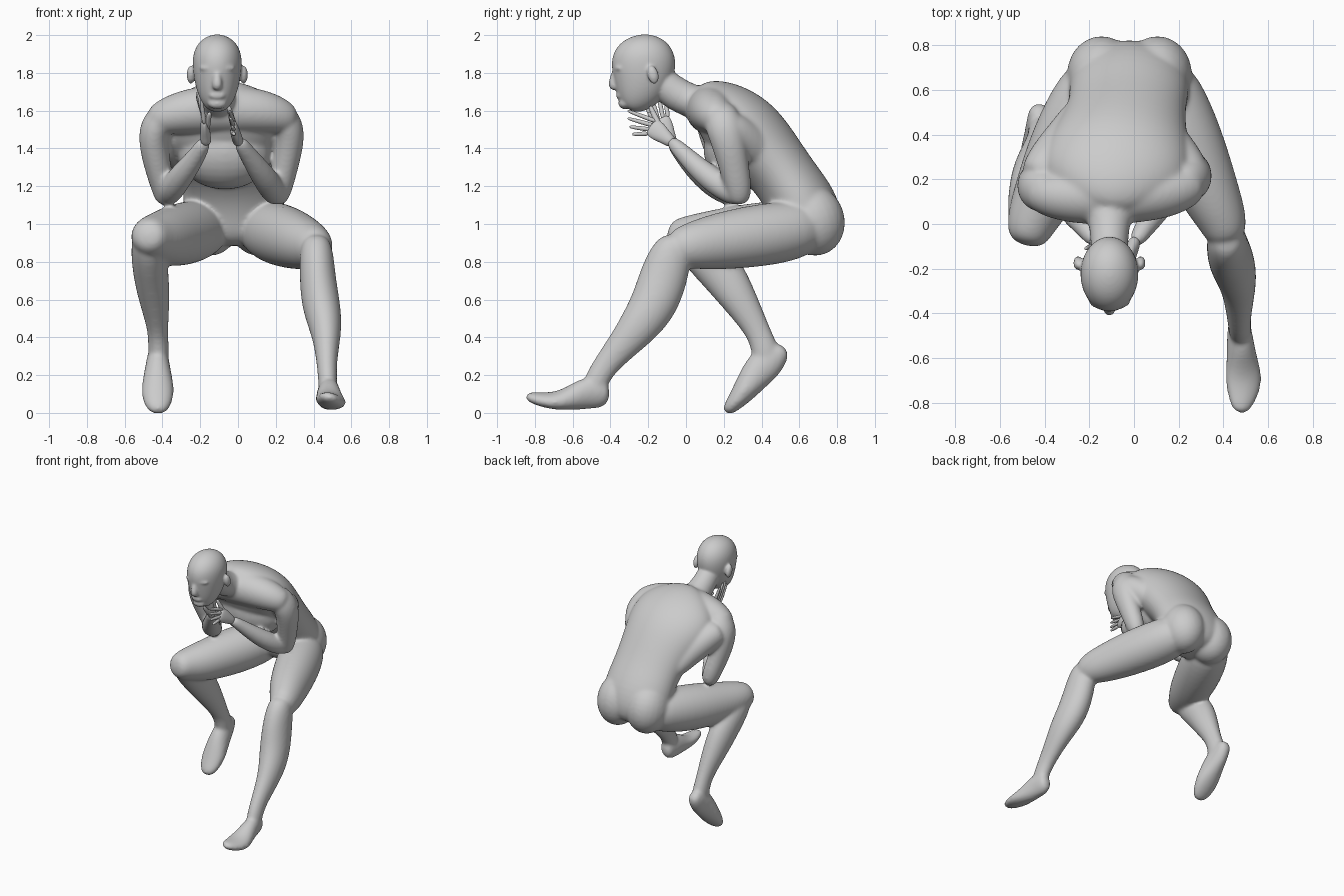
import bpy, bmesh, math
from mathutils import Vector, Matrix


def finish(bm, name, levels=2):
    bmesh.ops.recalc_face_normals(bm, faces=bm.faces)
    me = bpy.data.meshes.new(name)
    bm.to_mesh(me)
    bm.free()
    ob = bpy.data.objects.new(name, me)
    bpy.context.collection.objects.link(ob)
    if levels:
        m = ob.modifiers.new("round", 'SUBSURF')
        m.levels = m.render_levels = levels
    return ob


def tube(name, rings, side=(1, 0, 0), n=12):
    """Loft of ellipses (x, y, z, half width along side, half depth)."""
    bm = bmesh.new()
    P = [Vector(r[:3]) for r in rings]
    loops = []
    for i, r in enumerate(rings):
        t = (P[min(i + 1, len(P) - 1)] - P[max(i - 1, 0)]).normalized()
        u = Vector(side)
        u = (u - t * u.dot(t)).normalized()
        v = t.cross(u)
        a, b = r[3] * 1.04, r[-1] * 1.04
        loops.append([bm.verts.new(P[i] + u * a * math.cos(2 * math.pi * k / n)
                                   + v * b * math.sin(2 * math.pi * k / n)) for k in range(n)])
    for p, q in zip(loops, loops[1:]):
        for k in range(n):
            bm.faces.new((p[k], p[(k + 1) % n], q[(k + 1) % n], q[k]))
    bm.faces.new(loops[0])
    bm.faces.new(loops[-1])
    return finish(bm, name)


def ball(name, loc, size, rot=0.0):
    bm = bmesh.new()
    mat = Matrix.Translation(loc) @ Matrix.Rotation(rot, 4, 'X') @ Matrix.Diagonal((*size, 1))
    bmesh.ops.create_uvsphere(bm, u_segments=24, v_segments=14, radius=1, matrix=mat)
    return finish(bm, name, 0)


def fuse(parts, name):
    bpy.ops.object.select_all(action='DESELECT')
    for o in parts:
        o.select_set(True)
    bpy.context.view_layer.objects.active = parts[0]
    bpy.ops.object.convert(target='MESH')
    bpy.ops.object.join()
    ob = bpy.context.view_layer.objects.active
    ob.name = name
    return ob


def blend(parts, name, voxel, steps):
    """Fuse overlapping parts into one smooth skin."""
    ob = fuse(parts, name)
    m = ob.modifiers.new("blend", 'REMESH')
    m.mode = 'VOXEL'
    m.voxel_size = voxel
    m.use_smooth_shade = True
    m = ob.modifiers.new("soften", 'SMOOTH')
    m.factor, m.iterations = .5, steps
    return ob


body = []
# torso, bent forward
body.append(tube("torso", [
    (-.02, .66, .88, .17, .12), (-.02, .655, .97, .255, .19), (-.02, .62, 1.10, .275, .192),
    (-.03, .53, 1.24, .26, .17), (-.05, .42, 1.38, .29, .19), (-.07, .315, 1.485, .335, .21),
    (-.09, .20, 1.585, .33, .185), (-.10, .11, 1.65, .22, .13), (-.11, .05, 1.65, .10, .09)]))
body.append(ball("ribcage", (-.07, .265, 1.38), (.25, .17, .20), .3))
for x in (.105, -.145):
    body.append(ball("glute", (x, .672, 1.02), (.155, .168, .19), .3))
# shoulder girdle and back muscles
body.append(tube("shoulders", [
    (-.46, .15, 1.53, .07), (-.40, .13, 1.565, .095), (-.28, .12, 1.595, .12), (-.10, .13, 1.61, .135),
    (.12, .135, 1.60, .12), (.235, .16, 1.57, .095), (.29, .19, 1.535, .07)], (0, 1, 0)))
for s in (-1, 1):
    c = -.085
    body.append(tube("back_muscle", [
        (c + s * .36, .19, 1.52, .08), (c + s * .32, .24, 1.50, .10), (c + s * .265, .32, 1.445, .105),
        (c + s * .20, .42, 1.355, .09), (c + s * .15, .54, 1.24, .06)]))

# neck
neck = [(-.11, .12, 1.62, .13, .09), (-.11, .03, 1.65, .10, .09),
        (-.11, -.05, 1.685, .085, .09), (-.11, -.13, 1.75, .082, .085)]
body.append(tube("neck", neck))

# head
head = [tube("neck_top", neck[1:] + [(-.11, -.17, 1.80, .07, .07)]), tube("head", [
    (-.11, -.305, 1.608, .03, .03), (-.11, -.295, 1.625, .065, .07), (-.11, -.268, 1.675, .097, .118),
    (-.11, -.240, 1.74, .118, .152), (-.11, -.226, 1.82, .131, .172), (-.11, -.22, 1.90, .131, .167),
    (-.11, -.218, 1.962, .10, .125), (-.11, -.218, 1.993, .055, .07), (-.11, -.218, 2.004, .015, .02)])]
head.append(tube("nose", [(-.11, -.362, 1.83, .018, .02), (-.11, -.378, 1.78, .02, .023),
                          (-.11, -.388, 1.735, .03, .03), (-.11, -.37, 1.71, .02, .02)]))
head.append(ball("lips", (-.11, -.347, 1.68), (.045, .024, .022)))
head.append(ball("chin", (-.11, -.325, 1.638), (.05, .033, .03)))
head.append(ball("brow", (-.11, -.345, 1.825), (.095, .043, .024)))
for s in (-1, 1):
    head.append(ball("ear", (-.11 + s * .14, -.175, 1.79), (.022, .030, .05), .25))

# extended leg (+x)
body.append(tube("thigh", [
    (.10, .70, 1.0, .13, .13), (.17, .54, .96, .165, .165), (.262, .32, .93, .158, .165),
    (.345, .12, .90, .135, .145), (.405, .0, .88, .108, .118), (.42, -.09, .87, .08, .085)]))
body.append(tube("shin", [
    (.41, -.05, .94, .06, .06), (.415, -.075, .86, .09, .11), (.42, -.115, .73, .095, .13),
    (.437, -.165, .58, .103, .128), (.462, -.24, .47, .09, .112), (.47, -.32, .375, .07, .088),
    (.47, -.43, .25, .052, .066), (.475, -.475, .17, .052, .066), (.475, -.50, .10, .045, .06)]))
body.append(tube("foot", [
    (.47, -.405, .10, .03, .035), (.47, -.43, .10, .048, .075), (.475, -.52, .11, .058, .092),
    (.485, -.62, .075, .072, .062), (.493, -.70, .062, .09, .044), (.485, -.79, .074, .064, .034),
    (.472, -.85, .092, .032, .022)], (1, 0, -.22)))

# tucked leg (-x), heel raised
body.append(tube("thigh", [
    (-.14, .70, 1.0, .13, .13), (-.22, .54, .965, .165, .165), (-.322, .32, .94, .163, .168),
    (-.405, .12, .925, .14, .145), (-.465, .0, .93, .112, .115), (-.488, -.10, .945, .08, .075)]))
body.append(tube("shin", [
    (-.475, -.04, .97, .07, .06), (-.475, .04, .89, .095, .11), (-.465, .18, .76, .095, .125),
    (-.445, .27, .62, .086, .10), (-.428, .355, .48, .06, .073), (-.423, .395, .40, .053, .066),
    (-.42, .42, .33, .056, .075), (-.42, .43, .26, .05, .07)]))
body.append(tube("foot", [
    (-.425, .525, .345, .03, .03), (-.425, .50, .32, .05, .06), (-.425, .435, .275, .06, .094),
    (-.425, .375, .21, .072, .087), (-.425, .315, .125, .09, .067), (-.425, .255, .05, .078, .045),
    (-.42, .205, .0, .04, .026)]))

# upper arms and forearms
body.append(tube("upper_arm", [
    (.17, .17, 1.595, .06, .07), (.225, .18, 1.58, .085, .095), (.274, .205, 1.51, .084, .10),
    (.270, .23, 1.41, .077, .09), (.248, .255, 1.30, .07, .08), (.222, .28, 1.18, .065, .072),
    (.20, .285, 1.10, .048, .05)], (1, -.1, .3)))
body.append(tube("upper_arm", [
    (-.34, .13, 1.60, .06, .07), (-.395, .14, 1.575, .085, .095), (-.449, .16, 1.50, .084, .10),
    (-.445, .185, 1.40, .077, .09), (-.422, .215, 1.29, .07, .08), (-.392, .25, 1.18, .065, .072),
    (-.375, .26, 1.10, .048, .05)], (1, .1, -.3)))
body.append(tube("forearm", [
    (.21, .31, 1.125, .05), (.18, .20, 1.19, .073), (.115, .08, 1.28, .063),
    (.045, -.02, 1.38, .046), (.0, -.09, 1.45, .036)]))
body.append(tube("forearm", [
    (-.38, .28, 1.125, .05), (-.35, .17, 1.19, .073), (-.28, .06, 1.28, .063),
    (-.205, -.03, 1.38, .046), (-.17, -.085, 1.45, .036)]))


def hand(name, wrist, knuckles, side, tips, thumb):
    """Flat palm with four fingers and a thumb."""
    w, k, s = Vector(wrist), Vector(knuckles), Vector(side).normalized()
    along = (k - w).normalized()
    wide = along.cross(s).normalized()
    flip = 1 if (Vector(tips[0]) - Vector(tips[-1])).dot(wide) < 0 else -1
    parts = [tube("palm", [(*w.lerp(k, f), .028 * t, b) for f, t, b in
                           ((-.2, 1, .03), (.2, 1, .036), (.6, .9, .05), (.95, .7, .052), (1.08, .4, .04))], side)]

    def digit(a, e, r):
        parts.append(tube("finger", [(*a, r), (*a.lerp(e, .5), r * .9), (*a.lerp(e, .9), r * .7),
                                     (*e, r * .4)], (1, .2, .1), 8))
    for i, tip in enumerate(tips):
        digit(k + wide * flip * (i - 1.5) * .026 - along * .01, Vector(tip), .0135)
    digit(w.lerp(k, .35), Vector(thumb), .02)
    return fuse(parts, name)


skin = blend(body, "body", .0095, 20)
face = blend(head, "head", .007, 12)
# hands held to the chin and cheek
h1 = hand("hand_at_chin", (.0, -.085, 1.44), (-.025, -.18, 1.515), (1, 0, 0),
          [(-.045, -.31, 1.60), (-.04, -.31, 1.56), (-.03, -.30, 1.515), (-.02, -.285, 1.475)],
          (-.05, -.19, 1.625))
h2 = hand("hand_at_cheek", (-.17, -.08, 1.44), (-.178, -.135, 1.55), (1, 0, 0),
          [(-.195, -.225, 1.66), (-.21, -.19, 1.695), (-.218, -.15, 1.70), (-.218, -.11, 1.68)],
          (-.15, -.20, 1.59))

for o in (skin, face, h1, h2):
    for p in o.data.polygons:
        p.use_smooth = True
